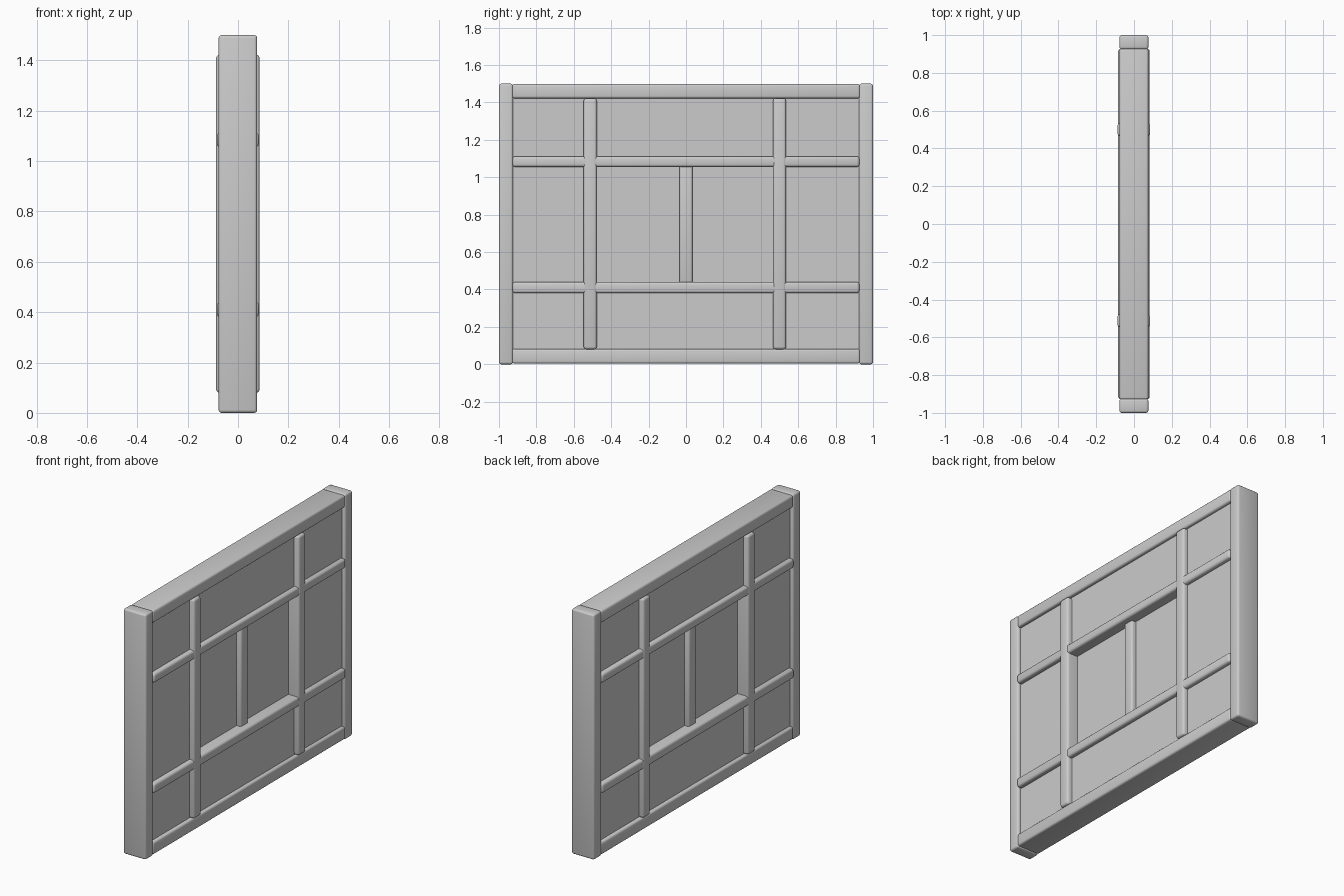
import bpy
import math

cube = bpy.data.objects.get("Cube")
if cube:
    bpy.data.objects.remove(cube, do_unlink=True)

# One plain grey for the whole wall
grey = bpy.data.materials.new("plain grey")
grey.use_nodes = True
COLOUR = (0.6, 0.6, 0.6, 1)
grey.diffuse_color = COLOUR
grey.node_tree.nodes["Principled BSDF"].inputs["Base Color"].default_value = COLOUR


def box(name, x, y, z, bevel=0.0):
    """Box from (min, max) ranges, with optional rounded edges."""
    ranges = (x, y, z)
    bpy.ops.mesh.primitive_cube_add(size=1, location=[(a + b) / 2 for a, b in ranges])
    ob = bpy.context.object
    ob.name = name
    ob.scale = [b - a for a, b in ranges]
    bpy.ops.object.transform_apply(location=False, rotation=False, scale=True)
    ob.data.materials.append(grey)
    if bevel:
        mod = ob.modifiers.new("rounded edges", "BEVEL")
        mod.width = bevel
        mod.segments = 3
        bpy.ops.object.modifier_apply(modifier=mod.name)
        bpy.ops.object.shade_smooth_by_angle(angle=math.radians(35))
    return ob


FRAME = (-0.077, 0.076)
BEAM = (-0.084, 0.083)
STUD = (-0.087, 0.086)
FILL = (-0.055, 0.055)

# Outer frame
box("front_post", FRAME, (-1, -0.925), (0, 1.5), 0.012)
box("back_post", FRAME, (0.925, 1), (0, 1.5), 0.012)
box("top_beam", FRAME, (-0.93, 0.93), (1.422, 1.498), 0.012)
box("bottom_beam", FRAME, (-0.93, 0.93), (0.004, 0.082), 0.012)

# Full-height studs and the rails crossing them
box("front_stud", STUD, (-0.547, -0.477), (0.08, 1.422), 0.014)
box("back_stud", STUD, (0.465, 0.535), (0.08, 1.422), 0.014)
box("lower_rail", BEAM, (-0.927, 0.927), (0.38, 0.44), 0.014)
box("upper_rail", BEAM, (-0.927, 0.927), (1.055, 1.112), 0.014)

# Infill around the opening
box("front_infill", FILL, (-0.95, -0.51), (0.04, 1.46))
box("back_infill", FILL, (0.5, 0.95), (0.04, 1.46))
box("lower_infill", FILL, (-0.51, 0.5), (0.04, 0.41))
box("upper_infill", FILL, (-0.51, 0.5), (1.085, 1.46))

# Deep-set pane and its central mullion
box("pane", (-0.015, 0.015), (-0.51, 0.5), (0.41, 1.085))
box("mullion", (-0.045, 0.045), (-0.035, 0.035), (0.43, 1.06), 0.012)
